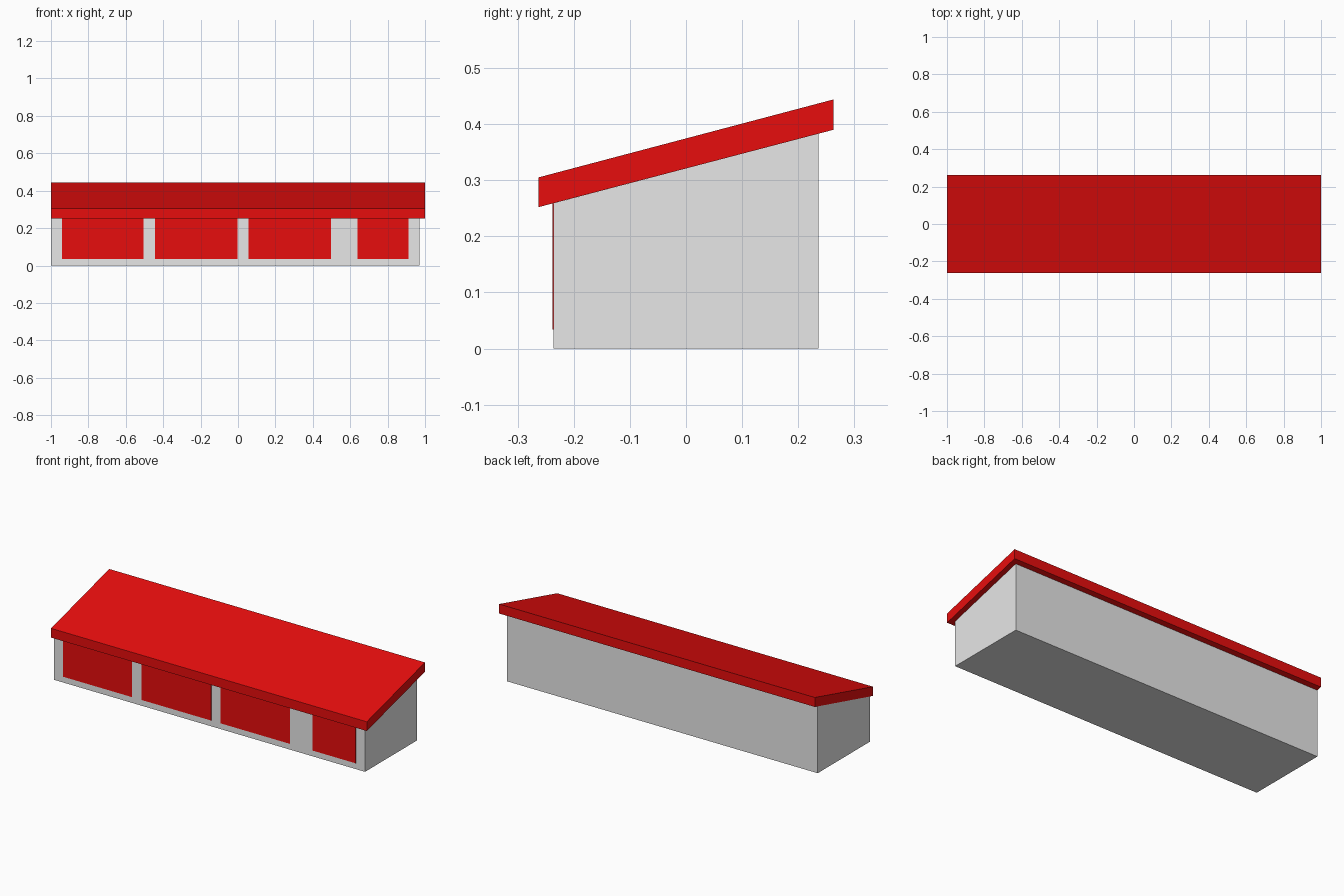
import bpy

if "Cube" in bpy.data.objects:
    bpy.data.objects.remove(bpy.data.objects["Cube"])


def material(name, rgb):
    m = bpy.data.materials.new(name)
    m.diffuse_color = (*rgb, 1)
    m.use_nodes = True
    m.node_tree.nodes["Principled BSDF"].inputs["Base Color"].default_value = m.diffuse_color
    return m


RED = material("red paint", (0.8, 0.004, 0.004))
GREY = material("light grey wall", (0.8, 0.8, 0.8))


def extrude_x(name, profile, x0, x1, mat):
    """Solid from a (y, z) profile, counter-clockwise seen from +x."""
    n = len(profile)
    verts = [(x, y, z) for x in (x0, x1) for y, z in profile]
    faces = [list(range(n))[::-1], list(range(n, 2 * n))]
    faces += [(i, (i + 1) % n, n + (i + 1) % n, n + i) for i in range(n)]
    mesh = bpy.data.meshes.new(name)
    mesh.from_pydata(verts, [], faces)
    mesh.materials.append(mat)
    obj = bpy.data.objects.new(name, mesh)
    bpy.context.collection.objects.link(obj)
    return obj


# Walls: a solid block whose top follows the roof slope
extrude_x("walls", [(-0.236, 0), (0.236, 0), (0.236, 0.383), (-0.236, 0.259)],
          -0.9995, 0.97, GREY)

# Slanted slab roof
extrude_x("roof", [(-0.263, 0.252), (0.263, 0.390), (0.263, 0.444), (-0.263, 0.305)],
          -1, 1, RED)

# Front shutters: three wide, one narrow
for i, (x0, x1) in enumerate([(-0.941, -0.505), (-0.444, -0.003),
                              (0.057, 0.496), (0.640, 0.912)]):
    extrude_x(f"shutter_{i + 1}",
              [(-0.238, 0.034), (-0.235, 0.034), (-0.235, 0.259), (-0.238, 0.2585)],
              x0, x1, RED)
